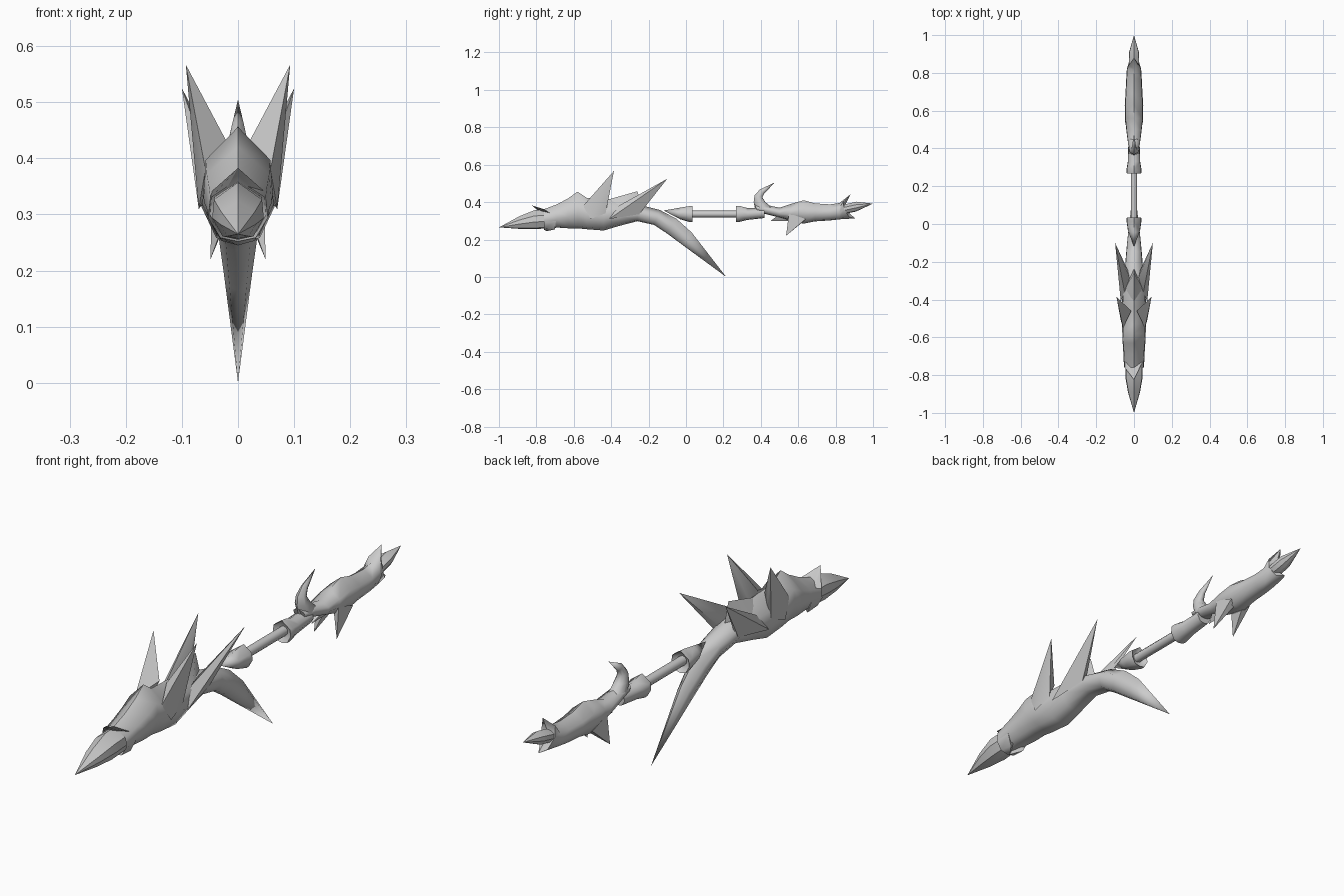
import bpy, bmesh, math

GREY = bpy.data.materials.new("plain grey")
GREY.diffuse_color = (0.6, 0.6, 0.6, 1)

# half cross-section: (width factor, fraction from top to bottom)
HALF = [(0, 0), (0.93, 0.3), (1, 0.62), (0.6, 0.94), (0, 1)]
RING = HALF + [(-x, f) for x, f in HALF[3:0:-1]]


def finish(bm, name, angle):
    bmesh.ops.recalc_face_normals(bm, faces=bm.faces)
    me = bpy.data.meshes.new(name)
    bm.to_mesh(me)
    bm.free()
    me.materials.append(GREY)
    for p in me.polygons:
        p.use_smooth = True
    me.set_sharp_from_angle(angle=math.radians(angle))
    ob = bpy.data.objects.new(name, me)
    bpy.context.collection.objects.link(ob)
    return ob


def loft(name, rings, tip=None, angle=65, notch=0):
    """rings: (top y, top z, bottom y, bottom z, half width); tip: (y, z).
    notch pulls the sides of the first ring along y to make an open mouth."""
    bm = bmesh.new()
    loops = []
    for i, (yt, zt, yb, zb, w) in enumerate(rings):
        dy = notch if i == 0 else 0
        loops.append([bm.verts.new((x * w, yt + (yb - yt) * f + dy * abs(x), zt + (zb - zt) * f))
                      for x, f in RING])
    n = len(RING)
    for a, b in zip(loops, loops[1:]):
        for k in range(n):
            bm.faces.new((a[k], a[(k + 1) % n], b[(k + 1) % n], b[k]))
    caps = [loops[0]]
    if tip:
        t = bm.verts.new((0, *tip))
        for k in range(n):
            bm.faces.new((loops[-1][k], loops[-1][(k + 1) % n], t))
    else:
        caps.append(loops[-1])
    for c in caps:
        m = bm.verts.new((0, sum(v.co.y for v in c) / n + (notch * 0.4 if c is loops[0] else 0),
                          sum(v.co.z for v in c) / n))
        for k in range(n):
            bm.faces.new((c[k], c[(k + 1) % n], m))
    return finish(bm, name, angle)


def upright(rows):
    return [(y, t, y, b, w) for y, t, b, w in rows]


def spike(name, pts, pair=True):
    """Pointed hull around a few points, mirrored across x when paired."""
    for s, side in ((1, "right"), (-1, "left")) if pair else ((1, "middle"),):
        bm = bmesh.new()
        for x, y, z in pts:
            bm.verts.new((s * x, y, z))
        bmesh.ops.convex_hull(bm, input=bm.verts)
        finish(bm, f"{name}_{side}", 50)


# front spear tip held in the jaws
loft("front_blade", upright([(-0.62, 0.35, 0.28, 0.03), (-0.72, 0.36, 0.262, 0.045),
                             (-0.81, 0.357, 0.255, 0.046), (-0.89, 0.325, 0.257, 0.032)]),
     (-1.0, 0.265), 20)

# front body with open jaws, bending down into the long tail spike
loft("front_body", [(-0.825, 0.383, -0.745, 0.245, 0.05)] + upright([
    (-0.76, 0.362, 0.252, 0.053), (-0.69, 0.388, 0.264, 0.056), (-0.63, 0.42, 0.26, 0.06),
    (-0.58, 0.456, 0.26, 0.062), (-0.53, 0.422, 0.255, 0.064), (-0.44, 0.42, 0.248, 0.065),
    (-0.36, 0.41, 0.272, 0.06), (-0.26, 0.388, 0.298, 0.05)]) + [
    (-0.14, 0.358, -0.17, 0.278, 0.042), (-0.05, 0.31, -0.105, 0.235, 0.035),
    (0.03, 0.238, -0.01, 0.165, 0.025)], (0.215, 0.0), notch=0.08)

# swept horns on the front body
spike("front_horn", [(0.07, -0.51, 0.31), (0.058, -0.55, 0.38), (0.015, -0.46, 0.42),
                     (0.064, -0.43, 0.34), (0.04, -0.44, 0.385), (0.093, -0.385, 0.567)])
spike("back_horn", [(0.07, -0.41, 0.31), (0.05, -0.36, 0.38), (0.022, -0.29, 0.375),
                    (0.05, -0.25, 0.335), (0.03, -0.25, 0.355), (0.10, -0.1, 0.525)])
spike("back_fin", [(0, -0.43, 0.41), (0.045, -0.34, 0.375), (-0.045, -0.34, 0.375),
                   (0, -0.23, 0.36), (0, -0.26, 0.458)], False)

# handle rod and its two flared collars
bpy.ops.mesh.primitive_cylinder_add(vertices=10, radius=0.018, depth=0.3,
                                    location=(0, 0.155, 0.336), rotation=(math.pi / 2, 0, 0))
rod = bpy.context.object
rod.name = "handle_rod"
rod.data.materials.append(GREY)
bpy.ops.object.shade_smooth_by_angle(angle=math.radians(40))
loft("front_collar", [(0.02, 0.362, 0.02, 0.305, 0.028), (0.035, 0.378, 0.035, 0.293, 0.038),
                      (0.015, 0.378, 0.02, 0.293, 0.04),
                      (-0.045, 0.368, -0.03, 0.308, 0.032)], (-0.12, 0.355))
loft("back_collar", upright([(0.28, 0.36, 0.31, 0.025), (0.268, 0.38, 0.294, 0.038),
                             (0.285, 0.38, 0.294, 0.04), (0.33, 0.368, 0.305, 0.033),
                             (0.42, 0.372, 0.315, 0.03)]))

# back body: jaws open toward +y around a smaller blade
loft("back_body", [(0.88, 0.442, 0.905, 0.313, 0.03)] + upright([
    (0.82, 0.395, 0.308, 0.038), (0.77, 0.388, 0.302, 0.041), (0.69, 0.393, 0.297, 0.045),
    (0.63, 0.41, 0.285, 0.049), (0.56, 0.39, 0.3, 0.048), (0.5, 0.37, 0.318, 0.041),
    (0.43, 0.385, 0.335, 0.032)]) + [(0.365, 0.39, 0.385, 0.345, 0.024)], notch=-0.05)
loft("back_blade", upright([(0.78, 0.37, 0.335, 0.015), (0.85, 0.388, 0.338, 0.028),
                            (0.91, 0.402, 0.35, 0.026)]), (1.0, 0.392), 20)

# curled hook, side fins and small barb on the back body
loft("hook", [(0.37, 0.36, 0.47, 0.36, 0.03), (0.362, 0.40, 0.425, 0.40, 0.025),
              (0.366, 0.435, 0.408, 0.425, 0.018), (0.395, 0.468, 0.42, 0.448, 0.011)],
     (0.475, 0.505))
spike("side_fin", [(0.047, 0.55, 0.34), (0.02, 0.56, 0.30), (0.046, 0.64, 0.31),
                   (0.02, 0.62, 0.29), (0.049, 0.535, 0.22)])
spike("barb", [(0.02, 0.5, 0.335), (-0.02, 0.5, 0.335), (0, 0.56, 0.3), (0, 0.45, 0.298)], False)
